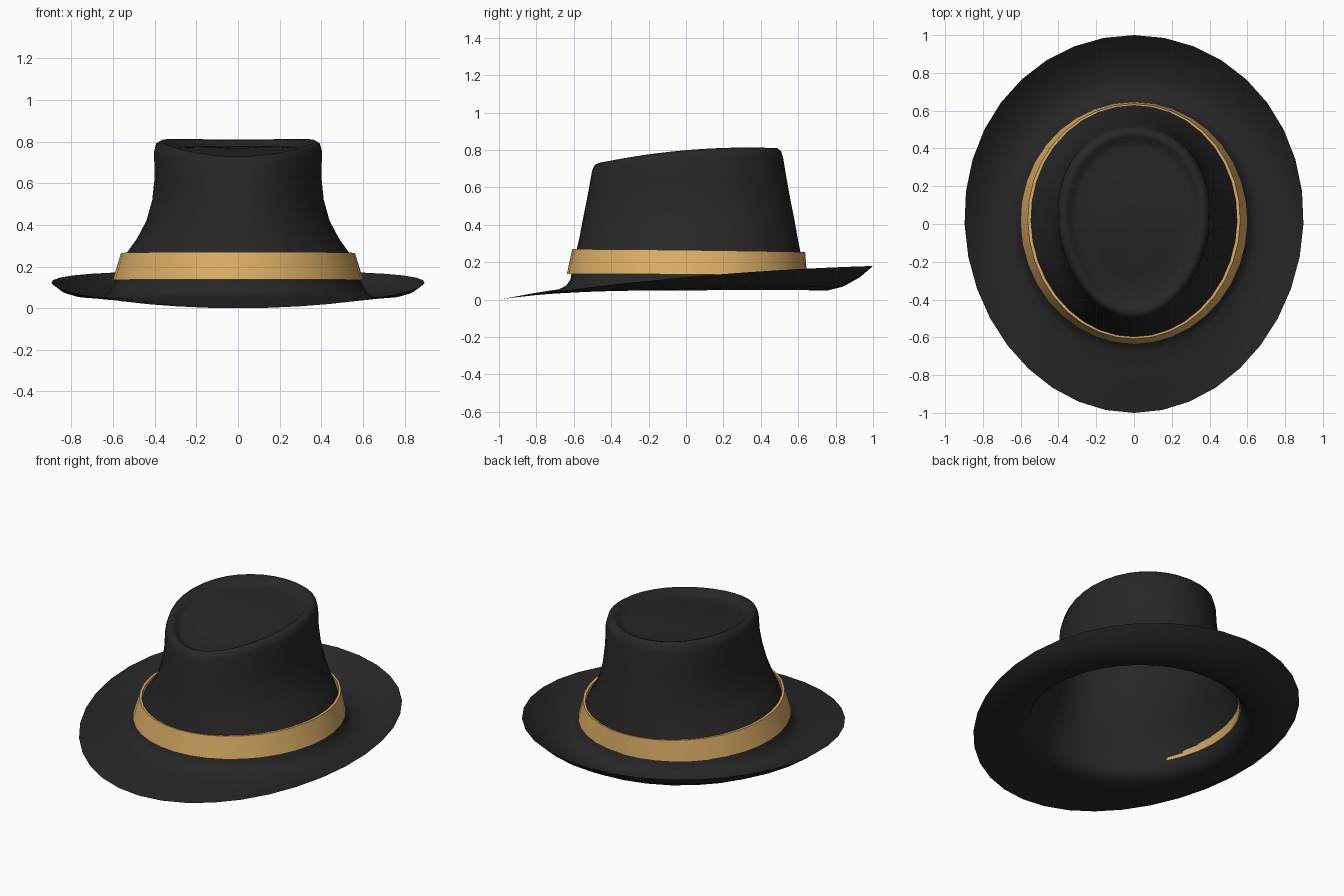
import bpy, bmesh
from math import sin, cos, tau, radians

SEG = 36


def ring_points(half_x, y_front, y_back, egg, z_front, z_side, z_back):
    """Egg-shaped ring whose height sweeps from front to side to back."""
    mid, half = (y_front + y_back) / 2, (y_back - y_front) / 2
    pts = []
    for i in range(SEG):
        c, s = cos(tau * i / SEG), sin(tau * i / SEG)
        z = z_side + (z_back - z_front) / 2 * s + ((z_back + z_front) / 2 - z_side) * s * s
        pts.append((half_x * c * (1 + egg * s), mid + half * s, z))
    return pts


def loft(name, rings, color, closed=False, cap=None, sharp=40):
    bm = bmesh.new()
    loops = [[bm.verts.new(p) for p in ring_points(*r)] for r in rings]
    pairs = list(zip(loops, loops[1:]))
    if closed:
        pairs.append((loops[-1], loops[0]))
    for a, b in pairs:
        for i in range(SEG):
            j = (i + 1) % SEG
            bm.faces.new((a[i], a[j], b[j], b[i]))
    if cap:
        v = bm.verts.new(cap)
        for i in range(SEG):
            bm.faces.new((loops[-1][i], loops[-1][(i + 1) % SEG], v))
    me = bpy.data.meshes.new(name)
    bm.to_mesh(me)
    bm.free()
    ob = bpy.data.objects.new(name, me)
    bpy.context.collection.objects.link(ob)
    mat = bpy.data.materials.new(name + "_material")
    mat.diffuse_color = color
    me.materials.append(mat)
    bpy.context.view_layer.objects.active = ob
    ob.select_set(True)
    bpy.ops.object.shade_smooth_by_angle(angle=radians(sharp))
    ob.select_set(False)
    return ob


# Felt body: brim edge, inward to the crown, up the walls, into the top dish
felt = [
    (.897, -1.0, 1.0, .04, 0, .12, .18),
    (.845, -.92, .93, .04, .015, .08, .12),
    (.78, -.84, .84, .04, .03, .057, .07),
    (.71, -.75, .76, .03, .045, .05, .05),
    (.655, -.68, .70, .02, .055, .055, .055),
    (.62, -.64, .665, .02, .075, .075, .075),
    (.60, -.617, .645, .02, .11, .11, .11),
    (.58, -.61, .632, .02, .155, .155, .155),
    (.535, -.585, .61, .02, .265, .265, .265),
    (.485, -.57, .595, .03, .33, .335, .34),
    (.44, -.555, .58, .05, .41, .42, .425),
    (.412, -.537, .56, .07, .50, .52, .525),
    (.40, -.52, .54, .09, .59, .63, .635),
    (.403, -.502, .52, .10, .69, .745, .755),
    (.393, -.488, .508, .10, .72, .785, .795),
    (.370, -.468, .488, .10, .73, .80, .81),
    (.345, -.445, .462, .10, .72, .79, .80),
    (.325, -.425, .44, .10, .70, .768, .778),
    (.30, -.395, .41, .10, .695, .763, .773),
    (.20, -.27, .28, .10, .72, .768, .778),
]
loft("felt_hat_body", felt, (.02, .02, .02, 1), cap=(0, 0, .768), sharp=60)

# Ribbon band around the base of the crown
band = [
    (.602, -.637, .647, .02, .138, .135, .13),
    (.562, -.608, .637, .02, .27, .265, .255),
    (.545, -.597, .627, .02, .27, .265, .255),
    (.583, -.622, .635, .02, .138, .135, .13),
]
loft("hat_band", band, (.72, .42, .13, 1), closed=True)
